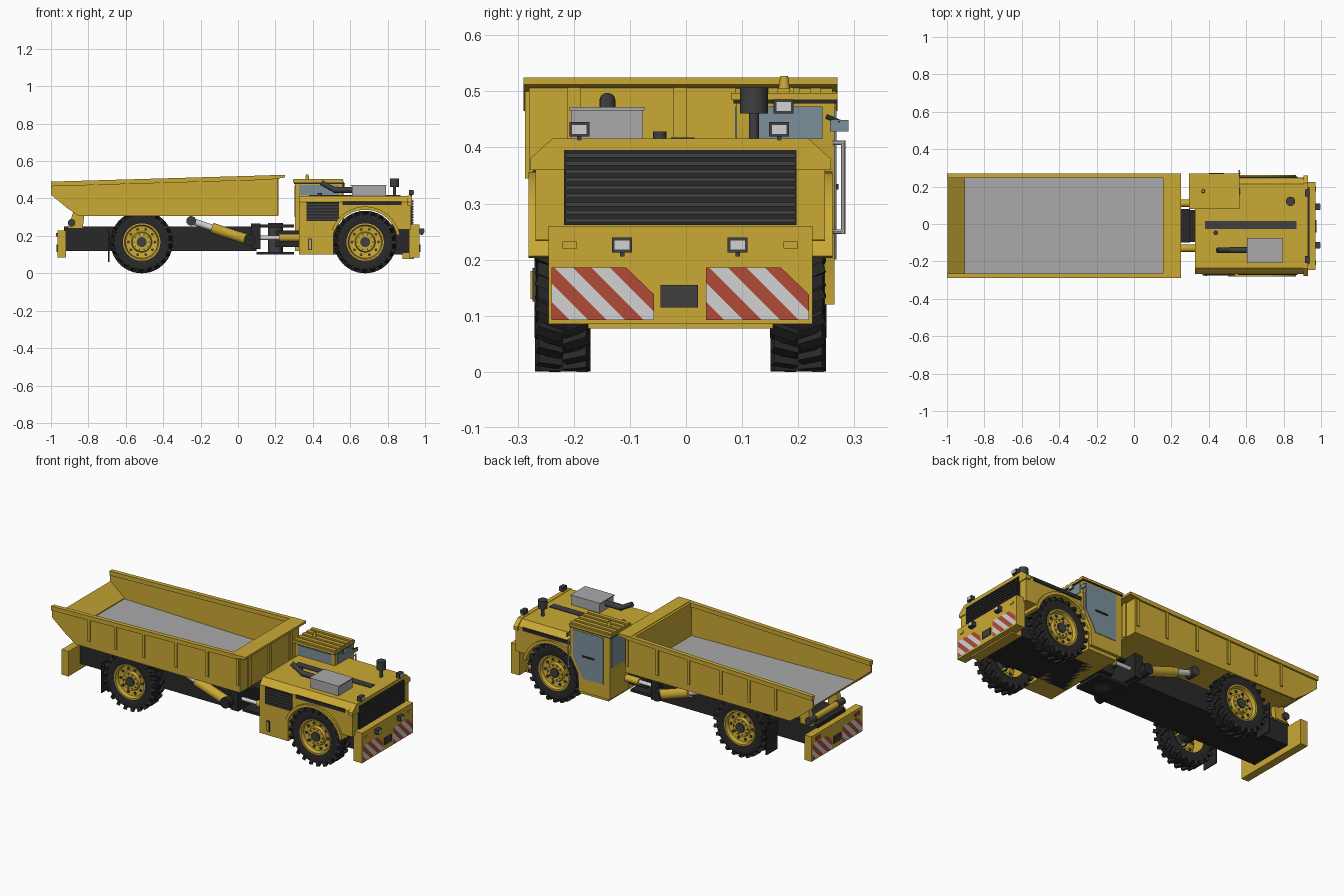
import bpy, bmesh, math
from mathutils import Matrix, Vector

if "Cube" in bpy.data.objects:
    bpy.data.objects.remove(bpy.data.objects["Cube"])

C = -0.01  # centreline in y


def material(name, *rgb):
    m = bpy.data.materials.new(name)
    m.use_nodes = True
    m.diffuse_color = (*rgb, 1)
    m.node_tree.nodes["Principled BSDF"].inputs["Base Color"].default_value = (*rgb, 1)
    return m


YELLOW = material("yellow paint", 0.60, 0.40, 0.035)
BLACK = material("chassis black", 0.022, 0.022, 0.022)
DARK = material("dark grey", 0.05, 0.05, 0.053)
GREY = material("bare steel", 0.40, 0.40, 0.40)
WHITE = material("white", 0.65, 0.65, 0.65)
RED = material("red", 0.45, 0.07, 0.04)
GLASS = material("blue grey glass", 0.20, 0.28, 0.33)
made = []


def finish(name, bm, *mats):
    bmesh.ops.recalc_face_normals(bm, faces=bm.faces)
    me = bpy.data.meshes.new(name)
    bm.to_mesh(me)
    bm.free()
    for m in mats:
        me.materials.append(m)
    ob = bpy.data.objects.new(name, me)
    bpy.context.collection.objects.link(ob)
    made.append(ob)
    return ob


def prism(name, pts, axis, a, b, mat):
    """Extrude a profile (x,z) along y, or (y,z) along x."""
    bm = bmesh.new()
    put = (lambda p: (p[0], a, p[1])) if axis == "y" else (lambda p: (a, p[0], p[1]))
    f = bm.faces.new([bm.verts.new(put(p)) for p in pts])
    ext = bmesh.ops.extrude_face_region(bm, geom=[f])
    move = Vector((0, b - a, 0)) if axis == "y" else Vector((b - a, 0, 0))
    bmesh.ops.translate(bm, vec=move, verts=[v for v in ext["geom"] if isinstance(v, bmesh.types.BMVert)])
    return finish(name, bm, mat)


def box(name, x0, x1, y0, y1, z0, z1, mat):
    return prism(name, [(x0, z0), (x1, z0), (x1, z1), (x0, z1)], "y", y0, y1, mat)


def rod(name, p, q, r, mat, n=16, r2=None):
    p, q = Vector(p), Vector(q)
    bm = bmesh.new()
    bmesh.ops.create_cone(bm, cap_ends=True, segments=n, radius1=r, radius2=r if r2 is None else r2, depth=(q - p).length)
    turn = (q - p).to_track_quat("Z", "Y").to_matrix().to_4x4()
    bm.transform(Matrix.Translation((p + q) / 2) @ turn)
    return finish(name, bm, mat)


def lathe(name, pts, x, z, mat):
    """Spin (radius, y) points about an axle along y."""
    bm = bmesh.new()
    vs = [bm.verts.new((x + r, y, z)) for r, y in pts]
    es = [bm.edges.new(e) for e in zip(vs, vs[1:])]
    bmesh.ops.spin(bm, geom=vs + es, cent=(x, 0, z), axis=(0, 1, 0), angle=math.tau, steps=40)
    bmesh.ops.remove_doubles(bm, verts=bm.verts, dist=1e-5)
    return finish(name, bm, mat)


# Wheels
R, AXLE = 0.167, 0.167


def wheel(label, x, s):
    mid = C + s * 0.21
    y = lambda d: mid + s * d
    lathe(label + "_tyre", [(0.1, y(-.04)), (0.13, y(-.047)), (0.148, y(-.044)), (0.154, y(-.03)), (0.154, y(.03)),
                            (0.148, y(.044)), (0.13, y(.047)), (0.1, y(.04))], x, AXLE, BLACK)
    bm = bmesh.new()
    for i in range(22):
        for h in (-1, 1):
            a = math.tau * (i + h * 0.25) / 22
            m = (Matrix.Translation((x, mid + h * 0.0245, AXLE)) @ Matrix.Rotation(a, 4, "Y")
                 @ Matrix.Translation((0, 0, R - 0.0135)) @ Matrix.Rotation(h * 0.4, 4, "Z")
                 @ Matrix.Diagonal((0.019, 0.046, 0.026, 1)))
            bmesh.ops.create_cube(bm, size=1, matrix=m)
    finish(label + "_tread_lugs", bm, BLACK)
    lathe(label + "_rim", [(0.1, y(-.04)), (0.1, y(.042)), (0.092, y(.042)), (0.086, y(.022)), (0.055, y(.018)),
                           (0.05, y(.034)), (0.0, y(.034))], x, AXLE, YELLOW)
    rod(label + "_hub", (x, y(.03), AXLE), (x, y(.042), AXLE), 0.027, DARK)
    for i in range(10):
        a = math.tau * i / 10
        for r, size in ((0.071, 0.008), (0.041, 0.004)):
            px, pz = x + r * math.cos(a), AXLE + r * math.sin(a)
            rod(label + "_bolt", (px, y(.015), pz), (px, y(.037 if r < .06 else .025), pz), size, DARK, 8)


for s, side in ((-1, "right"), (1, "left")):
    wheel("front_" + side, 0.68, s)
    wheel("rear_" + side, -0.515, s)
    ya = C + s * 0.21
    box("mud_flap_" + side, -0.694, -0.688, ya - .05, ya + .05, 0.06, 0.23, BLACK)
for x in (0.68, -0.515):
    rod("axle", (x, C - .2, AXLE), (x, C + .2, AXLE), 0.04, BLACK)

# Rear chassis, articulation joint and front chassis
box("rear_frame", -0.93, 0.1, C - .13, C + .13, 0.12, 0.25, BLACK)
box("rear_frame_end_plate", 0.07, 0.12, C - .16, C + .16, 0.13, 0.265, BLACK)
box("joint_upper_plate", 0.1, 0.3, C - .09, C + .09, 0.245, 0.26, BLACK)
box("joint_lower_plate", 0.1, 0.3, C - .09, C + .09, 0.10, 0.115, BLACK)
rod("joint_pin", (0.2, C, 0.1), (0.2, C, 0.27), 0.04, DARK)
box("joint_neck", 0.2, 0.36, C - .085, C + .085, 0.14, 0.23, BLACK)
box("front_frame", 0.33, 0.93, C - .14, C + .14, 0.1, 0.26, BLACK)
for s in (-1, 1):
    y = C + s * 0.12
    rod("steering_ram", (0.1, y, 0.19), (0.25, y, 0.19), 0.011, WHITE)
    rod("steering_cylinder", (0.22, y, 0.19), (0.34, y, 0.19), 0.02, YELLOW)
    # Hoist cylinders beside the frame
    y = C + s * 0.17
    rod("hoist_ram", (-0.25, y, 0.28), (-0.1, y, 0.23), 0.017, WHITE)
    rod("hoist_cylinder", (-0.14, y, 0.243), (0.05, y, 0.18), 0.028, YELLOW)
    rod("hoist_upper_pin", (-0.25, y - .03, 0.28), (-0.25, y + .03, 0.28), 0.026, DARK)
    rod("hoist_lower_pin", (0.06, y - .03, 0.178), (0.06, y + .03, 0.178), 0.03, BLACK)
    # Rear body hinges
    y = C + s * 0.13
    prism("hinge_bracket", [(-.91, .24), (-.83, .24), (-.82, .33), (-.88, .33)], "y", y - .015, y + .015, YELLOW)
    rod("hinge_cap", (-0.89, y - .03, 0.27), (-0.89, y + .03, 0.27), 0.02, DARK)
rod("hinge_tube", (-0.89, C - .11, 0.27), (-0.89, C + .11, 0.27), 0.018, YELLOW)

# Dump body
side = [(-1, .42), (-.915, .35), (-.85, .305), (.21, .305), (.21, .522), (.15, .522), (-1, .488)]
for s in (-1, 1):
    a, b = C + s * 0.262, C + s * 0.27
    prism("body_side", side, "y", a, b, YELLOW)
    prism("body_top_rail", [(-1, .465), (.175, .50), (.175, .524), (-1, .49)], "y", C + s * 0.255, C + s * 0.28, YELLOW)
    for x in (-.76, -.59, -.41, -.2, 0, .195):
        top = 0.495 + x * 0.025
        box("body_rib", x - .008, x + .008, b, C + s * 0.277, 0.345, top, YELLOW)
w = 0.262
prism("body_floor", [(-.907, .345), (-.85, .31), (.16, .306), (.16, .325)], "y", C - w, C + w, YELLOW)
prism("floor_liner", [(-.907, .346), (.155, .326), (.155, .33), (-.907, .35)], "y", C - w, C + w, GREY)
prism("tail_ramp", [(-.997, .42), (-.907, .345), (-.907, .355), (-.997, .43)], "y", C - w, C + w, YELLOW)
box("headboard", .155, .21, C - w, C + w, .306, .522, YELLOW)
prism("headboard_lip", [(.17, .50), (.25, .512), (.25, .525), (.17, .525)], "y", C - .28, C + .28, YELLOW)
for y in (-.19, 0, .19):
    box("headboard_rib", .21, .217, C + y - .012, C + y + .012, .31, .51, YELLOW)

# Engine hood with wheel arches and chamfered top
arch = [(.68 + .175 * math.cos(t), AXLE + .175 * math.sin(t)) for t in (math.radians(165 - 13 * i) for i in range(12))]
prism("hood_side_body", [(.325, .1), (.511, .1)] + arch + [(.925, .235), (.925, .38), (.325, .38)], "y", C - .258, C + .258, YELLOW)
prism("hood_top", [(C - .258, .378), (C + .258, .378), (C + .225, .414), (C - .225, .414)], "x", .325, .925, YELLOW)
prism("hood_brow", [(C - .268, .36), (C + .268, .36), (C + .268, .38), (C + .228, .416), (C - .228, .416), (C - .268, .38)],
      "x", .905, .93, YELLOW)
for s, last in ((-1, 160), (1, 130)):
    ts = [math.radians(12 + (last - 12) * i / 16) for i in range(17)]
    ring = [(.68 + r * math.cos(t), AXLE + r * math.sin(t)) for r, seq in ((.19, ts), (.173, ts[::-1])) for t in seq]
    prism("front_fender", ring, "y", C + s * .15, C + s * .271, YELLOW)
    yo = C + s * .26
    box("side_vent_strip", .56, .875, yo - .003, yo + .003, .365, .385, BLACK)
box("side_grille", .365, .54, C - .262, C - .25, .28, .38, BLACK)
for i in range(6):
    box("side_grille_slat", .365, .54, C - .265, C - .26, .285 + i * .016, .293 + i * .016, DARK)
box("front_grille", .92, .932, C - .207, C + .207, .262, .395, BLACK)
for i in range(9):
    z = .266 + i * .0145
    box("front_grille_slat", .93, .938, C - .205, C + .205, z, z + .008, DARK)
box("hood_vent_strip", .38, .87, -.027, .015, .413, .418, DARK)
box("step_latch", .375, .395, C - .264, C - .255, .125, .185, DARK)
box("step_latch_cover", .379, .391, C - .267, C - .26, .13, .18, YELLOW)

# Exhaust box, pipe and air intake
box("exhaust_box", .61, .79, -.205, -.077, .41, .468, GREY)
box("exhaust_box_lid", .605, .795, -.208, -.074, .466, .472, GREY)
rod("exhaust_pipe", (.63, -.14, .446), (.51, -.14, .446), .016, DARK)
rod("exhaust_tail", (.515, -.14, .446), (.445, -.14, .485), .014, DARK)
rod("intake_stem", (.837, .121, .41), (.837, .121, .465), .009, DARK)
rod("intake_cap", (.837, .121, .46), (.837, .121, .507), .025, DARK)
rod("filler_cap", (.437, -.047, .41), (.437, -.047, .428), .012, DARK)

# Cab
prism("cab_shell", [(.305, .12), (.505, .12), (.51, .22), (.56, .31), (.56, .48), (.305, .48)], "y", .09, .265, YELLOW)
door = [(.345, .2), (.48, .2), (.5, .245), (.54, .31), (.54, .47), (.345, .47)]
prism("door_glass", door, "y", .264, .268, GLASS)
box("door_handle", .40, .48, .266, .272, .325, .335, BLACK)
box("windscreen", .558, .563, .115, .243, .415, .473, GLASS)
box("rear_window", .301, .307, .11, .25, .30, .47, GLASS)
box("inner_side_window", .325, .54, .087, .092, .418, .473, GLASS)
box("roof_gasket", .3, .563, .085, .268, .478, .485, BLACK)
box("cab_roof", .295, .565, .08, .27, .485, .497, YELLOW)
for i in range(5):
    y = .087 + i * .038
    box("roof_rib", .298, .562, y, y + .022, .495, .505, YELLOW)
rod("roof_beacon", (.37, .175, .5), (.37, .175, .527), .011, YELLOW, 12, .007)
rod("mirror_arm", (.56, .25, .455), (.565, .275, .445), .004, DARK, 8)
box("mirror", .56, .568, .257, .29, .428, .449, GLASS)
for z in (.25, .408):
    rod("grab_rail_bracket", (.562, .262, z), (.562, .28, z), .004, WHITE, 8)
rod("grab_rail", (.562, .28, .246), (.562, .28, .412), .004, WHITE, 8)


# Bumpers with striped warning panels
def stripes(name, x, y0, flip):
    w, z0, z1, pitch = .183, .092, .186, .033
    pts = [(0, z0), (w, z0), (w, z1 - .048), (w - .05, z1), (0, z1)]
    bm = bmesh.new()
    bm.faces.new([bm.verts.new((x, C + flip * (y0 + p[0] - C), p[1])) for p in pts])
    along = Vector((0, flip, 1))
    origin = Vector((x, C + flip * (y0 - C), z0))
    for i in range(1, 9):
        bmesh.ops.bisect_plane(bm, geom=bm.verts[:] + bm.edges[:] + bm.faces[:], dist=1e-6,
                               plane_co=origin + Vector((0, flip * i * pitch, 0)), plane_no=along)
    for f in bm.faces:
        f.material_index = int((f.calc_center_median() - origin).dot(along) / pitch) % 2
    finish(name, bm, RED, WHITE)


def lamp(x, d, y, z):
    box("lamp_housing", x - .012, x + .012, y - .018, y + .018, z - .013, z + .013, DARK)
    box("lamp_lens", x + d * .011, x + d * .016, y - .014, y + .014, z - .009, z + .009, WHITE)
    box("lamp_foot", x - .006, x + .006, y - .004, y + .004, z - .02, z - .012, DARK)


box("front_bumper", .915, .97, C - .235, C + .235, .085, .26, YELLOW)
box("front_under_guard", .88, .94, C - .165, C + .165, .077, .11, YELLOW)
box("rear_bumper", -.965, -.92, C - .235, C + .235, .085, .23, YELLOW)
box("number_plate", .968, .975, -.045, .021, .115, .155, DARK)
box("rear_number_plate", -.97, -.963, -.045, .021, .115, .155, DARK)
for y0 in (-.24, .036):
    stripes("front_warning_panel", .973, y0, 1)
    stripes("rear_warning_panel", -.968, y0, -1)
for y in (-.114, .092):
    lamp(.982, 1, y, .226)
for y in (-.19, .166):
    lamp(.925, 1, y, .432)
lamp(.555, 1, .174, .473)
for s in (-1, 1):
    box("marker_lamp", .968, .974, C + s * .197 - .013, C + s * .197 + .013, .22, .232, YELLOW)
    box("tail_lamp", -.972, -.964, C + s * .18 - .02, C + s * .18 + .02, .197, .215, RED)

# Smooth round parts, keep edges sharp
bpy.ops.object.select_all(action="DESELECT")
for ob in made:
    ob.select_set(True)
bpy.context.view_layer.objects.active = made[0]
bpy.ops.object.shade_smooth_by_angle(angle=math.radians(32))
